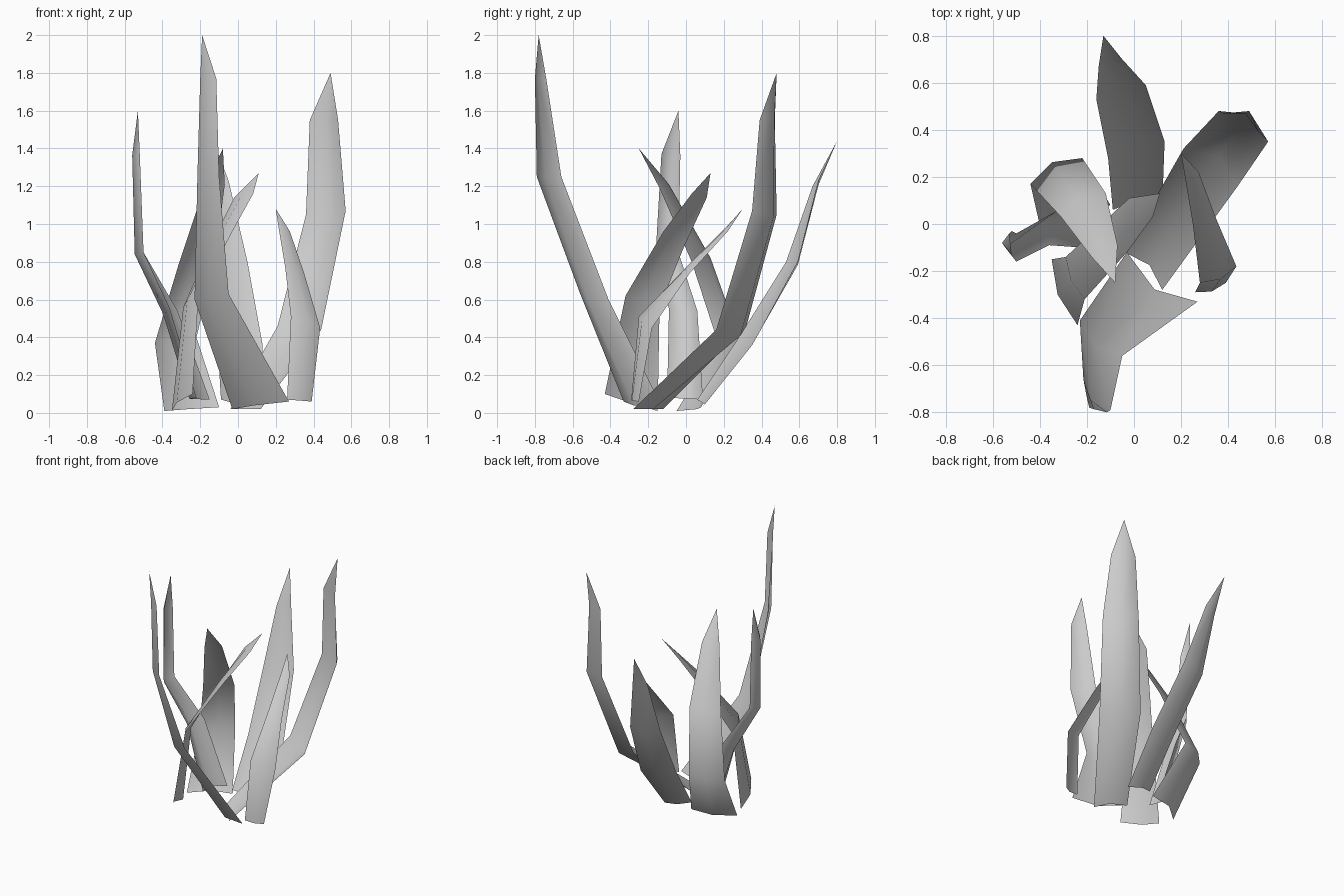
import bpy
from mathutils import Vector


def leaf(name, left, right, tip, fold):
    """Folded leaf blade: left edge, keel pushed out along the normal, right edge, one tip."""
    L, R, T = [Vector(p) for p in left], [Vector(p) for p in right], Vector(tip)
    mids = [(a + b) / 2 for a, b in zip(L, R)] + [T]
    verts, faces = [], []
    for i, (a, b) in enumerate(zip(L, R)):
        along = mids[i + 1] - mids[max(i - 1, 0)]
        out = (b - a).cross(along).normalized() * (b - a).length * fold
        if i == 0:
            out.z = 0
        verts += [a, mids[i] + out, b]
    for i in range(len(L) - 1):
        for j in range(2):
            k = 3 * i + j
            faces.append((k, k + 1, k + 4, k + 3))
    verts.append(T)
    t, k = len(verts) - 1, 3 * (len(L) - 1)
    faces += [(k, k + 1, t), (k + 1, k + 2, t)]
    if fold < 0:
        faces = [f[::-1] for f in faces]
    me = bpy.data.meshes.new(name)
    me.from_pydata(verts, [], faces)
    me.polygons.foreach_set("use_smooth", [True] * len(faces))
    me.update()
    bpy.context.collection.objects.link(bpy.data.objects.new(name, me))


# Tallest leaf, leaning to the front
leaf("tall_front_leaf",
     [(-.03, -.12, .02), (-.23, -.41, .6), (-.215, -.66, 1.25), (-.2, -.74, 1.77)],
     [(.27, -.33, .06), (-.05, -.56, .63), (-.1, -.79, 1.25), (-.115, -.8, 1.77)],
     (-.19, -.78, 2), .2)
# Leaf leaning to the back right
leaf("back_right_leaf",
     [(-.04, -.12, .02), (.21, .32, .46), (.36, .48, 1.05), (.38, .47, 1.55)],
     [(.12, -.28, .02), (.44, .16, .44), (.57, .35, 1.07), (.53, .39, 1.55)],
     (.49, .48, 1.8), -.25)
# Leaf leaning to the back
leaf("back_leaf",
     [(-.09, .06, .07), (-.11, .28, .4), (-.16, .53, .8), (-.15, .67, 1.2)],
     [(.12, .08, .02), (.13, .35, .36), (.05, .59, .8), (-.05, .7, 1.23)],
     (-.13, .8, 1.44), -.17)
# Leaf bulging to the back left and curling forward
leaf("curled_leaf",
     [(-.39, -.05, .01), (-.44, .17, .37), (-.31, .03, .8), (-.18, -.14, 1.19)],
     [(-.1, .08, .03), (-.22, .28, .4), (-.12, .13, .82), (-.07, -.09, 1.21)],
     (-.08, -.25, 1.4), -.17)
# Leaf starting front left and crossing over the middle
leaf("crossing_leaf",
     [(-.35, -.15, .01), (-.29, -.14, .56), (-.15, -.01, .88), (-.02, .11, 1.14)],
     [(-.24, -.43, .1), (-.21, -.32, .62), (-.03, -.12, .96), (.08, .03, 1.16)],
     (.11, .13, 1.27), .1)
# Slim upright leaf on the left
leaf("left_leaf",
     [(-.15, .09, .07), (-.32, .06, .54), (-.5, -.04, .85), (-.52, -.03, 1.36)],
     [(-.22, -.1, .08), (-.36, -.09, .55), (-.5, -.16, .85), (-.52, -.13, 1.37)],
     (-.53, -.04, 1.6), .4)
# Short leaf on the right, bending back
leaf("right_leaf",
     [(.26, -.29, .07), (.28, -.25, .51), (.25, 0, .77), (.215, .21, .98)],
     [(.39, -.25, .06), (.435, -.18, .45), (.35, .02, .74), (.275, .22, .96)],
     (.2, .3, 1.08), .13)
